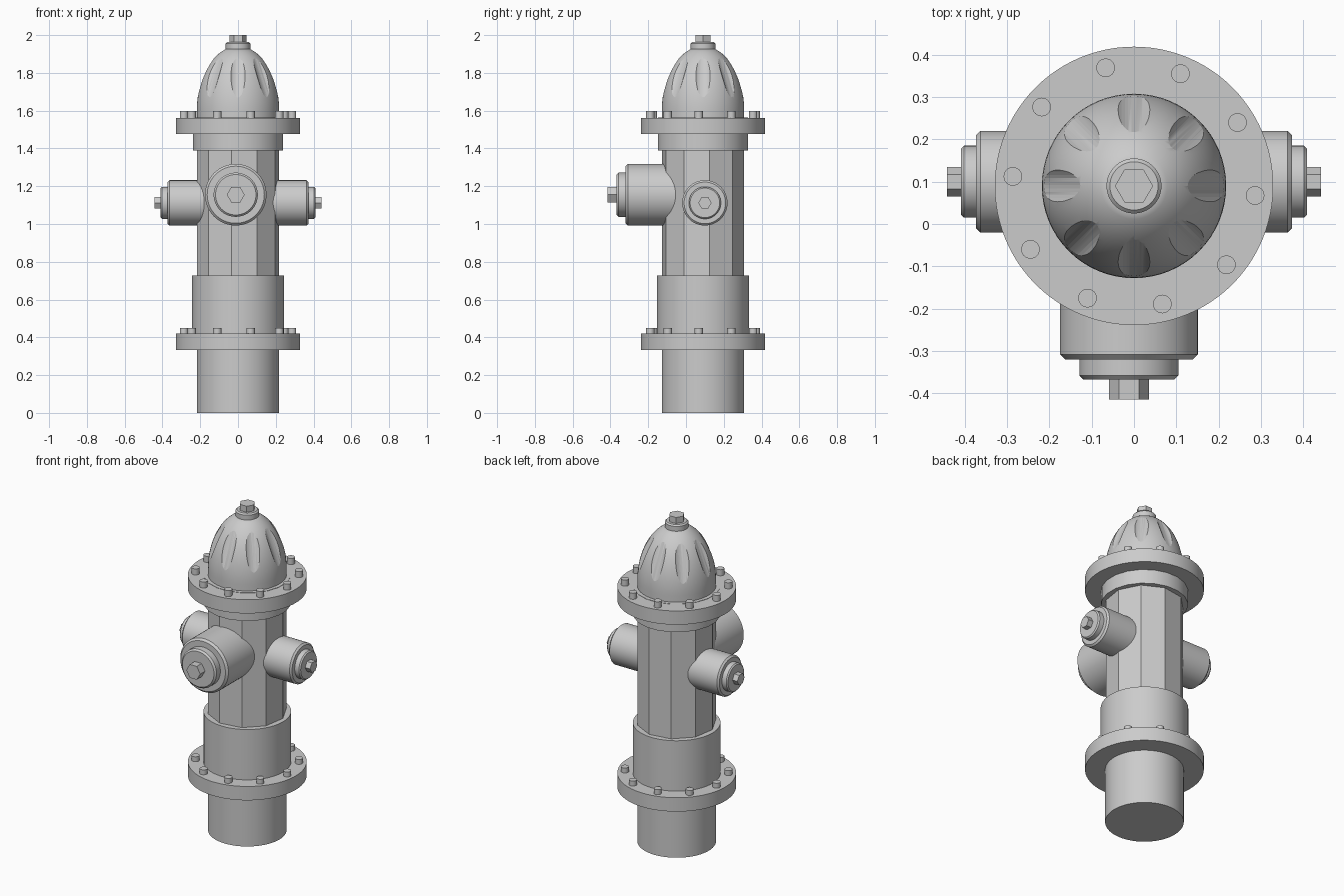
import bpy, bmesh
from math import radians, cos, sin, pi, sqrt
from mathutils import Vector

if "Cube" in bpy.data.objects:
    bpy.data.objects.remove(bpy.data.objects["Cube"])

AXIS = (0, 0.09, 0)  # centre line of the hydrant


def shade(ob):
    bpy.ops.object.select_all(action='DESELECT')
    ob.select_set(True)
    bpy.context.view_layer.objects.active = ob
    bpy.ops.object.shade_smooth_by_angle(angle=radians(30))


def revolve(bm, profile, n, phase=0, origin=AXIS, u=(1, 0, 0), w=(0, 0, 1)):
    """Closed solid: (radius, height) profile turned about w; first corner lies toward u."""
    o, u, w = Vector(origin), Vector(u), Vector(w)
    v = w.cross(u)
    rings = []
    for r, h in profile:
        rings.append([bm.verts.new(o + w * h + r * (u * cos(a) + v * sin(a)))
                      for a in (radians(phase) + 2 * pi * i / n for i in range(n))])
    for a, b in zip(rings, rings[1:]):
        for i in range(n):
            j = (i + 1) % n
            bm.faces.new((a[i], a[j], b[j], b[i]))
    bm.faces.new(rings[0][::-1])
    bm.faces.new(rings[-1])


def finish(bm, name, smooth=True):
    me = bpy.data.meshes.new(name)
    bm.to_mesh(me)
    bm.free()
    ob = bpy.data.objects.new(name, me)
    bpy.context.collection.objects.link(ob)
    if smooth:
        shade(ob)
    return ob


def part(name, profile, n=64, phase=0, **frame):
    bm = bmesh.new()
    revolve(bm, profile, n, phase, **frame)
    return finish(bm, name)


def capped(r, h0, h1, c):
    """Cylinder profile with a chamfered outer end."""
    return [(r, h0), (r, h1 - c), (r - c, h1)]


# Barrel, from the ground up
part("base_pipe", [(0.218, 0), (0.218, 0.34)])
part("lower_sleeve", [(0.243, 0.41), (0.243, 0.727)])
part("barrel", [(0.22, 0.70), (0.22, 1.42)], n=10, phase=9)
part("upper_collar", [(0.242, 1.39), (0.242, 1.563)], n=20, phase=9)

# Two flanges with rings of ten bolts
for label, z0, z1, zb in (("lower", 0.334, 0.419, 0.449), ("upper", 1.477, 1.561, 1.598)):
    part(label + "_flange", [(0.329, z0), (0.329, z1)], n=96)
    bm = bmesh.new()
    for i in range(10):
        a = radians(-4.5 + 36 * i)
        revolve(bm, [(0.022, z1 - 0.01), (0.022, zb)], 24,
                origin=(AXIS[0] + 0.287 * cos(a), AXIS[1] + 0.287 * sin(a), 0))
    finish(bm, label + "_bolts")

# Bonnet: half ellipsoid with eight scooped flutes
R, H, Z = 0.218, 0.341, 1.60
dome = [(R, 1.55)] + [(R * cos(t), Z + H * sin(t))
                      for t in (radians(72.5) * i / 20 for i in range(21))]
bonnet = part("bonnet", dome)
bm = bmesh.new()
c = 0.062
chord = Vector((-0.087, 0.208)).normalized()
centre = Vector((0.17, 1.774)) + c * Vector((chord.y, -chord.x))
for i in range(8):
    a = pi / 4 * i
    out = Vector((cos(a), sin(a), 0))
    revolve(bm, [(c, -0.15), (c, 0.15)], 48, phase=2,
            origin=Vector(AXIS) + out * centre.x + Vector((0, 0, centre.y)),
            u=(-sin(a), cos(a), 0), w=out * chord.x + Vector((0, 0, chord.y)))
cutter = finish(bm, "flute_cutter", smooth=False)
cutter.hide_render = True
mod = bonnet.modifiers.new("flutes", 'BOOLEAN')
mod.operation, mod.object, mod.solver = 'DIFFERENCE', cutter, 'EXACT'
bpy.context.view_layer.objects.active = bonnet
bpy.ops.object.modifier_apply(modifier=mod.name)
bpy.data.objects.remove(cutter)
shade(bonnet)

# Bonnet top and operating nut
part("bonnet_cap", capped(0.065, 1.90, 1.963, 0.008))
part("operating_nut", [(0.045, 1.95), (0.045, 2.0)], n=6)

# Large front outlet
front = dict(origin=(-0.012, 0, 1.155), u=(1, 0, 0), w=(0, -1, 0))
part("front_outlet", capped(0.163, -0.05, 0.32, 0.012), **front)
part("front_outlet_cap", capped(0.117, 0.30, 0.368, 0.01), **front)
part("front_outlet_nut", [(0.047, 0.35), (0.047, 0.415)], n=6, **front)

# Two side outlets
for label, s in (("right", 1), ("left", -1)):
    side = dict(origin=(0, 0.10, 1.112), u=(0, 1, 0), w=(s, 0, 0))
    part(label + "_outlet", capped(0.12, 0.1, 0.373, 0.01), **side)
    part(label + "_outlet_cap", capped(0.085, 0.36, 0.409, 0.007), **side)
    part(label + "_outlet_nut", [(0.035, 0.39), (0.035, 0.442)], n=6, **side)
